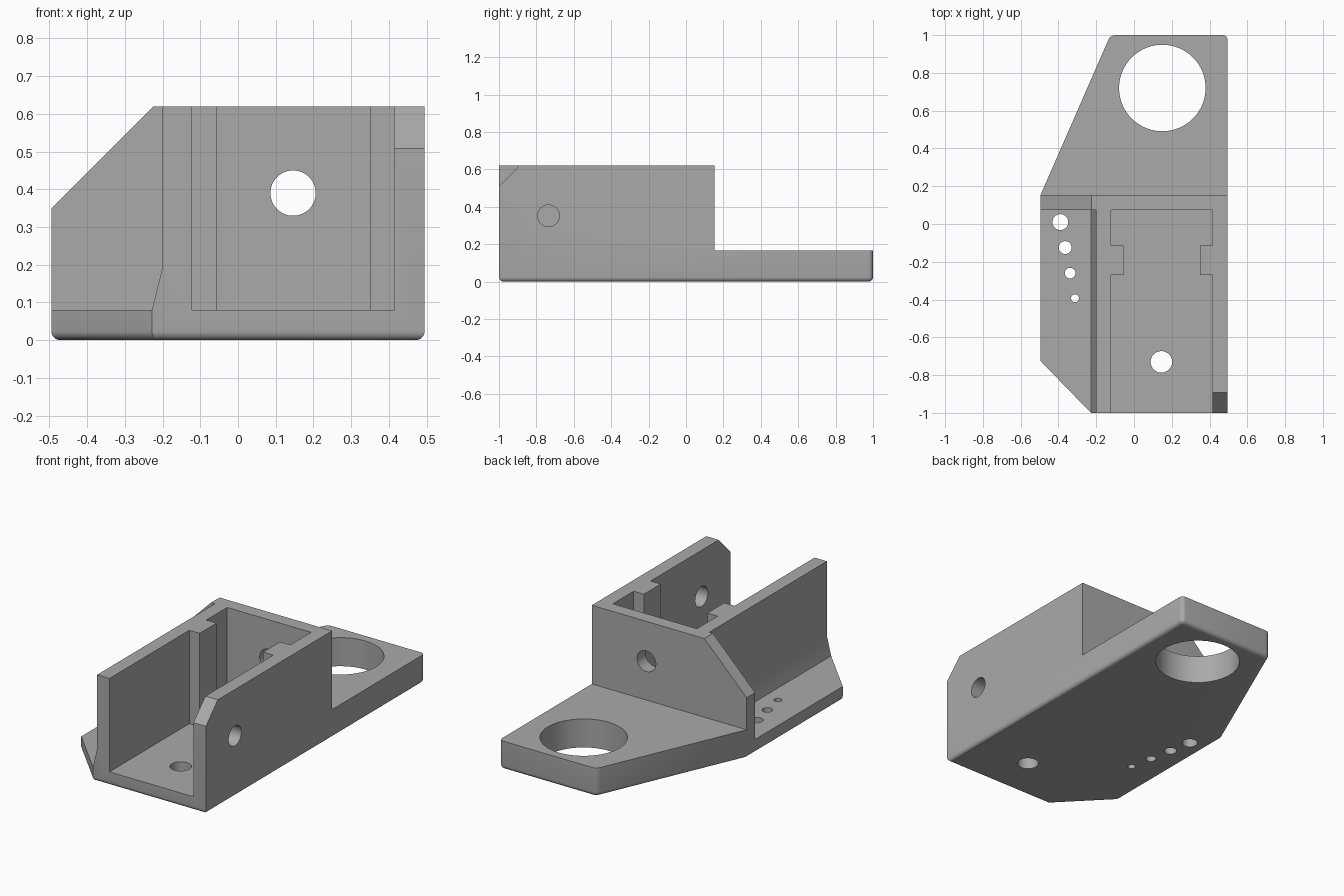
import bpy, bmesh, math
from mathutils import Matrix, Vector

cube = bpy.data.objects.get("Cube")
if cube:
    bpy.data.objects.remove(cube, do_unlink=True)

# Maps a profile's local (u, v, depth) onto world axes
PLANES = {
    "xy": Matrix(((1, 0, 0), (0, 1, 0), (0, 0, 1))),
    "xz": Matrix(((1, 0, 0), (0, 0, 1), (0, 1, 0))),
    "yz": Matrix(((0, 0, 1), (1, 0, 0), (0, 1, 0))),
}


def prism(name, plane, points, low, high):
    """Extrude a closed profile between two depths."""
    bm = bmesh.new()
    face = bm.faces.new([bm.verts.new(PLANES[plane] @ Vector((u, v, low))) for u, v in points])
    new = bmesh.ops.extrude_face_region(bm, geom=[face])["geom"]
    shift = PLANES[plane] @ Vector((0, 0, high - low))
    bmesh.ops.translate(bm, vec=shift, verts=[v for v in new if isinstance(v, bmesh.types.BMVert)])
    bmesh.ops.recalc_face_normals(bm, faces=bm.faces)
    mesh = bpy.data.meshes.new(name)
    bm.to_mesh(mesh)
    bm.free()
    obj = bpy.data.objects.new(name, mesh)
    bpy.context.collection.objects.link(obj)
    return obj


def disc(u, v, r, n=64):
    return [(u + r * math.cos(math.tau * i / n), v + r * math.sin(math.tau * i / n)) for i in range(n)]


def round_edges(obj, rule, width):
    bm = bmesh.new()
    bm.from_mesh(obj.data)
    edges = [e for e in bm.edges if rule(*(v.co for v in e.verts))]
    bmesh.ops.bevel(bm, geom=edges, offset=width, segments=5, profile=0.5, affect="EDGES")
    bm.to_mesh(obj.data)
    bm.free()


def cut(obj, *shape):
    """Subtract a prism and discard the cutter."""
    cutter = prism("cutter", *shape)
    cutter.hide_render = True
    mod = obj.modifiers.new("cut", "BOOLEAN")
    mod.operation, mod.solver, mod.object = "DIFFERENCE", "EXACT", cutter
    bpy.context.view_layer.objects.active = obj
    bpy.ops.object.modifier_apply(modifier=mod.name)
    bpy.data.objects.remove(cutter, do_unlink=True)


# Solid bracket block with rounded back corners and underside
W, TOP, FLOOR, BACK = 0.495, 0.62, 0.08, 0.153
bracket = prism("bracket", "xy", [(-W, BACK), (-W, -0.725), (-0.228, -1), (W, -1), (W, 1), (-0.125, 1)], 0, TOP)
round_edges(bracket, lambda a, b: a.y > 0.9 and b.y > 0.9 and abs(a.z - b.z) > 0.1, 0.025)
round_edges(bracket, lambda a, b: max(a.z, b.z) < 0.001, 0.024)

# Low mounting plate behind the back wall
cut(bracket, "xy", [(-1, BACK), (1, BACK), (1, 1.2), (-1, 1.2)], 0.165, 1)

# Open channel leaving a pair of guide ribs
ribs = [(0.415, -0.27), (0.35, -0.27), (0.35, -0.115), (0.415, -0.115), (0.415, 0.075),
        (-0.122, 0.075), (-0.122, -0.115), (-0.056, -0.115), (-0.056, -0.27), (-0.122, -0.27)]
cut(bracket, "xy", [(-0.122, -1.1), (0.415, -1.1)] + ribs, FLOOR, 1)

# Side flange beside the flared wall
cut(bracket, "xz", [(-1, FLOOR), (-0.228, FLOOR), (-0.201, 0.19), (-0.201, 1), (-1, 1)], -1.2, 0.075)

# Sloped back wall corner and chamfered front of the side wall
cut(bracket, "xz", [(-0.695, 0.15), (-0.028, 0.817), (-0.695, 0.817)], -1.2, BACK + 0.1)
cut(bracket, "yz", [(-1.1, 0.405), (-0.79, 0.725), (-1.1, 0.725)], 0.3, 0.6)

# Vertical holes: large mount, floor hole, tapering row in the flange
for x, y, r in [(0.15, 0.72, 0.229), (0.145, -0.73, 0.057), (-0.39, 0.01, 0.042),
                (-0.364, -0.125, 0.034), (-0.338, -0.26, 0.028), (-0.312, -0.393, 0.021)]:
    cut(bracket, "xy", disc(x, y, r), -0.1, 0.3)

# Back wall hole and side wall hole
cut(bracket, "xz", disc(0.146, 0.39, 0.06), 0.0, 0.3)
cut(bracket, "yz", disc(-0.735, 0.352, 0.058), 0.3, 0.6)

# Plain grey finish
grey = bpy.data.materials.new("plain grey")
grey.use_nodes = True
colour = (0.4, 0.4, 0.4, 1)
grey.diffuse_color = colour
grey.node_tree.nodes["Principled BSDF"].inputs["Base Color"].default_value = colour
bracket.data.materials.clear()
bracket.data.materials.append(grey)
for face in bracket.data.polygons:
    face.material_index = 0
bpy.ops.object.select_all(action="DESELECT")
bracket.select_set(True)
bpy.context.view_layer.objects.active = bracket
bpy.ops.object.shade_smooth_by_angle(angle=math.radians(25))
